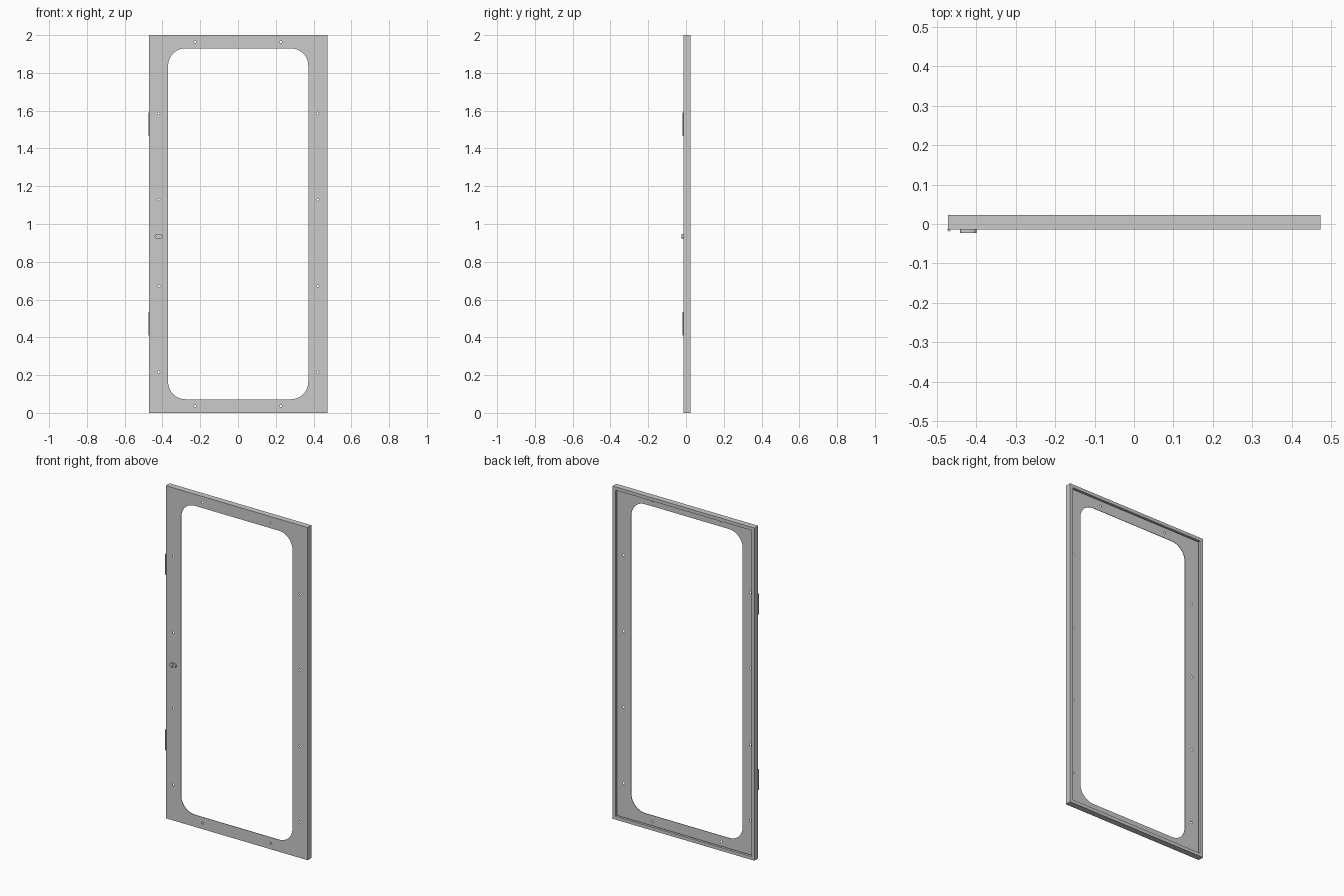
import bpy, bmesh, math

if "Cube" in bpy.data.objects:
    bpy.data.objects.remove(bpy.data.objects["Cube"])

X0, X1, H = -0.471, 0.473, 2.0
CX = (X0 + X1) / 2
FRONT, BACK, T = -0.0135, 0.0225, 0.003


def circle(x, z, r, n=20):
    return [(x + r * math.cos(2 * math.pi * i / n), z + r * math.sin(2 * math.pi * i / n)) for i in range(n)]


def round_rect(x0, z0, x1, z1, r, n=12):
    pts = []
    for k, (x, z) in enumerate([(x1 - r, z1 - r), (x0 + r, z1 - r), (x0 + r, z0 + r), (x1 - r, z0 + r)]):
        for i in range(n + 1):
            a = math.pi / 2 * (k + i / n)
            pts.append((x + r * math.cos(a), z + r * math.sin(a)))
    return pts


def plate(name, loops, y0, y1, smooth=True):
    """Flat plate in the xz plane: first loop is the outline, the rest are holes."""
    cu = bpy.data.curves.new(name, 'CURVE')
    cu.dimensions, cu.fill_mode, cu.extrude = '2D', 'BOTH', (y1 - y0) / 2
    for pts in loops:
        s = cu.splines.new('POLY')
        s.points.add(len(pts) - 1)
        for p, (x, z) in zip(s.points, pts):
            p.co = (x, z, 0, 1)
        s.use_cyclic_u = True
    ob = bpy.data.objects.new(name, cu)
    bpy.context.collection.objects.link(ob)
    ob.location.y = (y0 + y1) / 2
    ob.rotation_euler.x = math.pi / 2
    bpy.ops.object.select_all(action='DESELECT')
    bpy.context.view_layer.objects.active = ob
    ob.select_set(True)
    bpy.ops.object.convert(target='MESH')
    bm = bmesh.new()
    bm.from_mesh(ob.data)
    bmesh.ops.remove_doubles(bm, verts=bm.verts, dist=1e-6)
    bmesh.ops.recalc_face_normals(bm, faces=bm.faces)
    bm.to_mesh(ob.data)
    bm.free()
    if smooth:
        bpy.ops.object.shade_smooth_by_angle(angle=math.radians(30))
    return ob


# Front sheet with window opening and screw holes
loops = [[(X0, 0), (X1, 0), (X1, H), (X0, H)],
         round_rect(CX - 0.371, 0.072, CX + 0.371, 1.93, 0.092)]
for s in (-1, 1):
    loops += [circle(CX + s * 0.421, z, 0.006) for z in (0.215, 0.672, 1.129, 1.586)]
    loops += [circle(CX + s * 0.227, z, 0.006) for z in (0.037, 1.963)]
plate("front_sheet", loops, FRONT, FRONT + T)

# Folded rim: (inset, y) section mitred around the four corners
LIP, RET = 0.02, 0.015
section = [(0, FRONT + T), (0, BACK), (LIP, BACK), (LIP, BACK - RET), (LIP - T, BACK - RET),
           (LIP - T, BACK - T), (T, BACK - T), (T, FRONT + T)]
bm = bmesh.new()
rings = [[bm.verts.new(p) for p in ((X0 + d, y, d), (X1 - d, y, d), (X1 - d, y, H - d), (X0 + d, y, H - d))]
         for d, y in section]
for i, a in enumerate(rings):
    b = rings[(i + 1) % len(rings)]
    for k in range(4):
        j = (k + 1) % 4
        bm.faces.new((a[k], a[j], b[j], b[k]))
bmesh.ops.recalc_face_normals(bm, faces=bm.faces)
me = bpy.data.meshes.new("folded_rim")
bm.to_mesh(me)
bm.free()
bpy.context.collection.objects.link(bpy.data.objects.new("folded_rim", me))

# Hinge barrels on the left edge
for name, z in (("lower_hinge", 0.473), ("upper_hinge", 1.528)):
    bpy.ops.mesh.primitive_cylinder_add(vertices=24, radius=0.004, depth=0.124,
                                        location=(X0 + 0.002, FRONT - 0.001, z))
    bpy.context.object.name = name
    bpy.ops.object.shade_smooth_by_angle(angle=math.radians(30))

# Latch: rounded escutcheon with a round turn insert
LX, LZ = -0.42, 0.935
plate("latch_plate", [round_rect(LX - 0.021, LZ - 0.0125, LX + 0.021, LZ + 0.0125, 0.0124),
                      circle(LX, LZ, 0.0105, 32)], -0.0225, FRONT)
plate("latch_insert", [circle(LX, LZ, 0.0105, 32)], -0.0215, FRONT)
plate("latch_key_slot", [round_rect(LX - 0.0015, LZ - 0.006, LX + 0.0015, LZ + 0.006, 0.0014, 4)],
      -0.0222, -0.0215)
